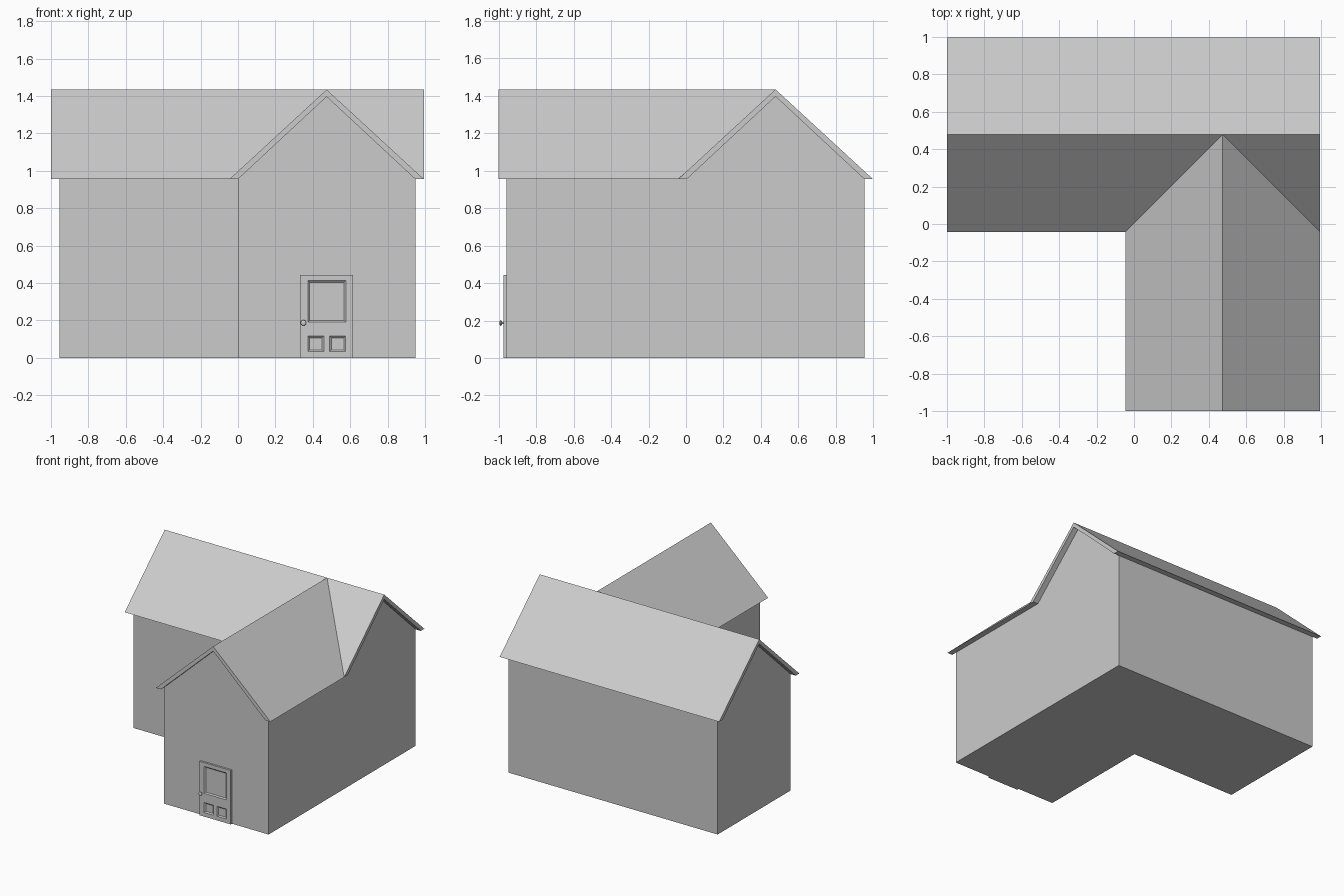
import bpy, bmesh, math
from mathutils import Matrix

if "Cube" in bpy.data.objects:
    bpy.data.objects.remove(bpy.data.objects["Cube"])

EAVE, RIDGE, INNER_RIDGE = 0.955, 1.434, 1.396
CX, CY = 0.474, 0.478            # ridge positions of the front and back wings
WALL, ROOF = 0.474, 0.52         # half spans of walls and roof


def finish(name, bm):
    bmesh.ops.recalc_face_normals(bm, faces=bm.faces)
    mesh = bpy.data.meshes.new(name)
    bm.to_mesh(mesh)
    bm.free()
    ob = bpy.data.objects.new(name, mesh)
    bpy.context.collection.objects.link(ob)
    return ob


def loft(name, rings):
    """Closed solid between two matching outlines."""
    bm = bmesh.new()
    a, b = [[bm.verts.new(p) for p in ring] for ring in rings]
    bm.faces.new(a)
    bm.faces.new(b[::-1])
    for i in range(len(a)):
        j = (i + 1) % len(a)
        bm.faces.new((a[i], b[i], b[j], a[j]))
    return finish(name, bm)


def wing(name, profile, axis, start, end):
    """Extrude a (span, height) profile along the x or y axis."""
    if axis == 'x':
        return loft(name, [[(t, CY + u, z) for u, z in profile] for t in (start, end)])
    return loft(name, [[(CX + u, t, z) for u, z in profile] for t in (start, end)])


def boolean(target, tool, operation):
    mod = target.modifiers.new("boolean", 'BOOLEAN')
    mod.operation, mod.solver, mod.object = operation, 'EXACT', tool
    bpy.context.view_layer.objects.active = target
    bpy.ops.object.modifier_apply(modifier=mod.name)
    bpy.data.objects.remove(tool)


def rect(x0, x1, z0, z1, y, inset=0.0):
    return [(x0 + inset, y, z0 + inset), (x1 - inset, y, z0 + inset),
            (x1 - inset, y, z1 - inset), (x0 + inset, y, z1 - inset)]


def window_frame(name, x0, x1, z0, z1, wall_y, depth=0.006, width=0.009):
    """Thin raised border on a wall."""
    bm = bmesh.new()
    face = bm.faces.new([bm.verts.new(p) for p in rect(x0, x1, z0, z1, wall_y)])
    bmesh.ops.inset_region(bm, faces=[face], thickness=width)
    bmesh.ops.delete(bm, geom=[face], context='FACES_ONLY')
    out = bmesh.ops.extrude_face_region(bm, geom=bm.faces[:])
    moved = [g for g in out['geom'] if isinstance(g, bmesh.types.BMVert)]
    bmesh.ops.translate(bm, verts=moved, vec=(0, -depth, 0))
    return finish(name, bm)


# Walls: two gabled wings joined into an L
gable = [(-WALL, 0), (WALL, 0), (WALL, EAVE), (0, INNER_RIDGE), (-WALL, EAVE)]
walls = wing("walls", gable, 'x', -0.954, 0.948)
boolean(walls, wing("front_wing", gable, 'y', -0.957, CY), 'UNION')

# Roof: two crossing prisms hollowed out by the lengthened wall shape
slopes = [(-ROOF, EAVE), (ROOF, EAVE), (0, RIDGE)]
roof = wing("roof", slopes, 'x', -1.0, 0.994)
boolean(roof, wing("front_roof", slopes, 'y', -1.0, CY), 'UNION')
hollow = wing("hollow", gable, 'x', -1.2, 1.2)
boolean(hollow, wing("front_hollow", gable, 'y', -1.2, CY), 'UNION')
boolean(roof, hollow, 'DIFFERENCE')

# Windows: four pairs on the two front walls
for n, (x, y) in enumerate([(-0.869, 0.004), (-0.334, 0.004),
                            (0.088, -0.957), (0.626, -0.957)], 1):
    for side, shift in (("left", 0.0), ("right", 0.134)):
        window_frame(f"window_{n}_{side}", x + shift, x + shift + 0.111,
                     0.553, 0.815, y)

# Door with three sunken panels
FRONT = -0.973
door = loft("door", [rect(0.332, 0.615, 0, 0.443, y) for y in (-0.95, FRONT)])
for x0, x1, z0, z1 in [(0.373, 0.578, 0.190, 0.414),
                       (0.373, 0.460, 0.033, 0.117),
                       (0.489, 0.577, 0.033, 0.117)]:
    panel = loft("panel", [rect(x0, x1, z0, z1, FRONT - 0.001),
                           rect(x0, x1, z0, z1, FRONT + 0.008, 0.01)])
    boolean(door, panel, 'DIFFERENCE')

# Door knob: stem and rounded handle
bm = bmesh.new()
bmesh.ops.create_cone(bm, cap_ends=True, segments=16, radius1=0.006, radius2=0.006,
                      depth=0.016,
                      matrix=Matrix.Translation((0.35, FRONT - 0.006, 0.187))
                      @ Matrix.Rotation(math.pi / 2, 4, 'X'))
bmesh.ops.create_uvsphere(bm, u_segments=16, v_segments=8, radius=0.015,
                          matrix=Matrix.Translation((0.35, FRONT - 0.016, 0.187))
                          @ Matrix.Diagonal((1, 0.5, 1, 1)))
finish("door_knob", bm)
